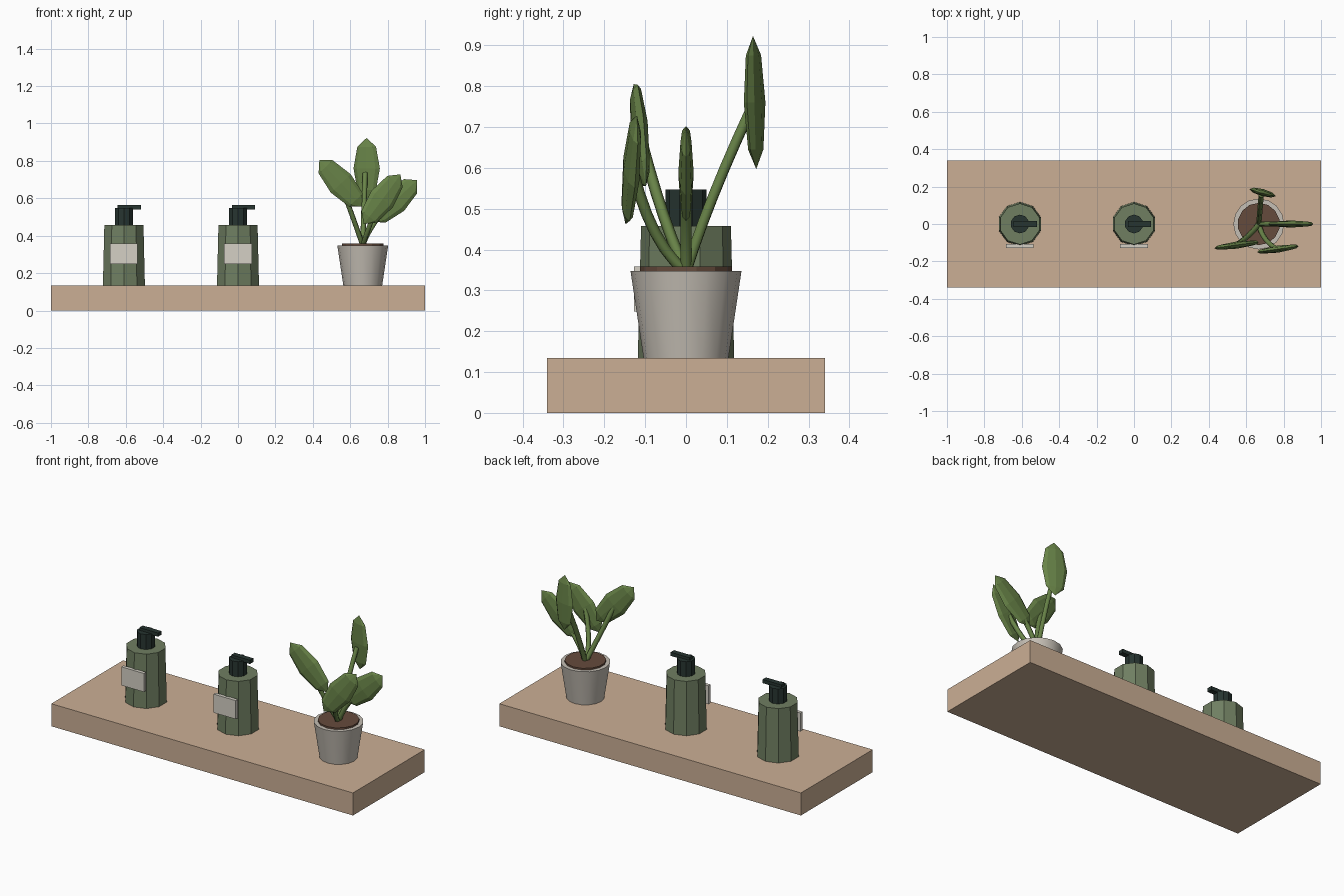
import bpy
from mathutils import Vector, Matrix

if "Cube" in bpy.data.objects:
    bpy.data.objects.remove(bpy.data.objects["Cube"])


def material(name, rgb):
    m = bpy.data.materials.new(name)
    m.diffuse_color = (*rgb, 1)
    m.use_nodes = True
    m.node_tree.nodes["Principled BSDF"].inputs["Base Color"].default_value = m.diffuse_color
    return m


WOOD = material("wood", (0.60, 0.43, 0.30))
GREEN = material("bottle_green", (0.16, 0.21, 0.12))
DARK = material("dark_pump", (0.02, 0.035, 0.03))
PAPER = material("label_paper", (0.66, 0.63, 0.56))
CLAY = material("pot_clay", (0.56, 0.52, 0.46))
SOIL = material("soil", (0.13, 0.07, 0.045))
LEAF = material("leaf_green", (0.14, 0.23, 0.065))


def finish(name, mat):
    ob = bpy.context.object
    ob.name = name
    ob.data.materials.append(mat)
    return ob


def box(name, lo, hi, mat):
    lo, hi = Vector(lo), Vector(hi)
    bpy.ops.mesh.primitive_cube_add(size=1, location=(lo + hi) / 2)
    ob = finish(name, mat)
    ob.scale = hi - lo
    return ob


def frustum(name, x, z0, z1, r0, r1, sides, mat):
    bpy.ops.mesh.primitive_cone_add(vertices=sides, radius1=r0, radius2=r1,
                                    depth=z1 - z0, location=(x, 0, (z0 + z1) / 2))
    return finish(name, mat)


def leaf(name, base, tip, normal):
    # Low-poly flattened sphere whose long axis runs from base to tip
    base, tip = Vector(base), Vector(tip)
    d = (tip - base).normalized()
    w = d.cross(Vector(normal)).normalized()
    n = w.cross(d)
    bpy.ops.mesh.primitive_uv_sphere_add(segments=8, ring_count=4, radius=1)
    ob = finish(name, LEAF)
    rot = Matrix((w, n, d)).transposed()
    size = Matrix.Diagonal((0.073, 0.019, (tip - base).length / 2))
    ob.data.transform((rot @ size).to_4x4())
    ob.location = (base + tip) / 2


def stem(name, start, bend, end):
    # Curved round stalk through a quadratic arc
    a, b, c = Vector(start), Vector(bend), Vector(end)
    cu = bpy.data.curves.new(name, 'CURVE')
    cu.dimensions = '3D'
    cu.bevel_depth = 0.014
    cu.bevel_resolution = 1
    cu.use_fill_caps = True
    sp = cu.splines.new('POLY')
    sp.points.add(6)
    for i, p in enumerate(sp.points):
        t = i / 6
        p.co = (*(a * (1 - t) ** 2 + b * 2 * t * (1 - t) + c * t * t), 1)
    cu.materials.append(LEAF)
    bpy.context.collection.objects.link(bpy.data.objects.new(name, cu))


# Shelf board
TOP = 0.135
box("shelf", (-1, -0.34, 0), (1, 0.34, TOP), WOOD)

# Two pump bottles
for side, x in (("left", -0.61), ("middle", 0.0)):
    frustum(f"{side}_bottle", x, TOP, 0.457, 0.118, 0.11, 10, GREEN)
    frustum(f"{side}_pump_neck", x, 0.45, 0.547, 0.05, 0.05, 10, DARK)
    box(f"{side}_pump_nozzle", (x - 0.033, -0.016, 0.541), (x + 0.091, 0.016, 0.563), DARK)
    box(f"{side}_label", (x - 0.074, -0.127, 0.248), (x + 0.074, -0.106, 0.359), PAPER)

# Plant pot and soil
PX = 0.667
frustum("pot", PX, TOP, 0.348, 0.104, 0.136, 16, CLAY)
bpy.ops.object.shade_smooth_by_angle()
frustum("pot_soil", PX, 0.32, 0.358, 0.113, 0.113, 14, SOIL)

# Leaves: base, tip, blade normal, stem bend, stem end
plants = {
    "back": ((0.688, 0.172, 0.597), (0.688, 0.164, 0.923), (0.27, 1, 0),
             (0.672, 0.055, 0.52), (0.68, 0.155, 0.735)),
    "right": ((0.718, 0, 0.475), (0.958, 0, 0.697), (0, 1, 0),
              (0.71, 0, 0.47), (0.84, 0, 0.595)),
    "front": ((0.672, -0.148, 0.462), (0.868, -0.12, 0.728), (-0.15, 1, 0.0),
              (0.685, -0.085, 0.41), (0.76, -0.132, 0.60)),
    "left": ((0.663, -0.098, 0.555), (0.435, -0.128, 0.805), (-0.15, 1, 0.0),
             (0.63, -0.055, 0.46), (0.55, -0.11, 0.67)),
}
for side, (base, tip, normal, bend, end) in plants.items():
    leaf(f"{side}_leaf", base, tip, normal)
    stem(f"{side}_stem", (PX, 0, 0.345), bend, end)
